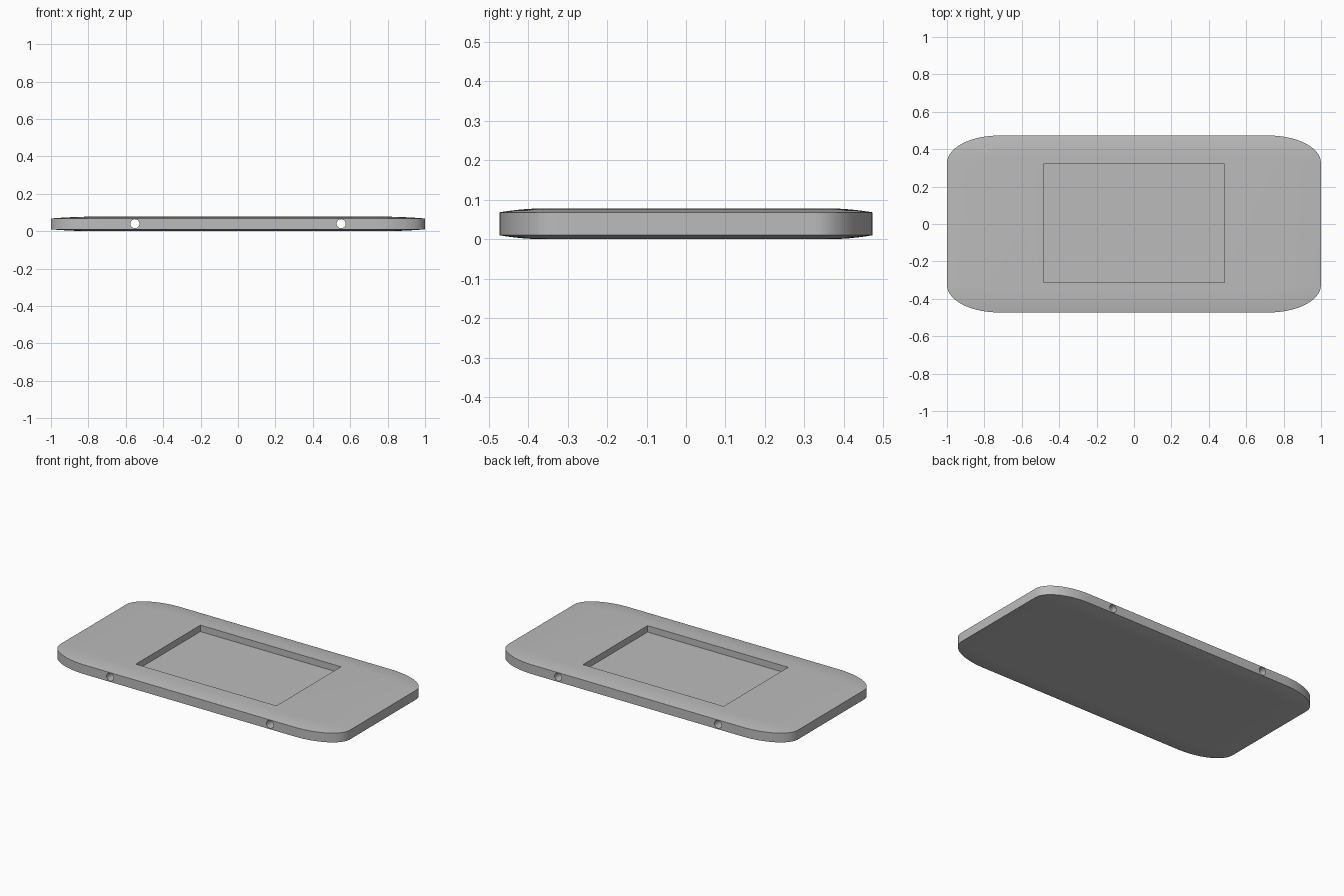
import bpy, bmesh, math
from mathutils import Matrix

cube = bpy.data.objects.get("Cube")
if cube:
    bpy.data.objects.remove(cube, do_unlink=True)

HALF_X, HALF_Y, HEIGHT = 1.0, 0.473, 0.078
CORNER_X, CORNER_Y = 0.28, 0.147      # elliptical plan corners
CROWN_X, CROWN_Y, CROWN_Z = 0.24, 0.115, 0.01
SEGMENTS, STEPS = 20, 8

grey = bpy.data.materials.new("plain grey")
colour = (0.5, 0.5, 0.5, 1)
grey.diffuse_color = colour
grey.use_nodes = True
grey.node_tree.nodes["Principled BSDF"].inputs["Base Color"].default_value = colour


def make_object(name, bm):
    bmesh.ops.recalc_face_normals(bm, faces=bm.faces[:])
    mesh = bpy.data.meshes.new(name)
    bm.to_mesh(mesh)
    bm.free()
    mesh.materials.append(grey)
    obj = bpy.data.objects.new(name, mesh)
    bpy.context.collection.objects.link(obj)
    return obj


def ring(bm, inset, z):
    """Rounded outline, drawn in by a fraction of the crown width."""
    rx, ry = CORNER_X - inset * CROWN_X, CORNER_Y - inset * CROWN_Y
    verts = []
    for quarter, (sx, sy) in enumerate([(1, 1), (-1, 1), (-1, -1), (1, -1)]):
        for i in range(SEGMENTS + 1):
            a = (quarter + i / SEGMENTS) * math.pi / 2
            verts.append(bm.verts.new((sx * (HALF_X - CORNER_X) + rx * math.cos(a),
                                       sy * (HALF_Y - CORNER_Y) + ry * math.sin(a), z)))
    return verts


# Slab: straight side wall with a shallow crown above and below
bm = bmesh.new()
crown = [(i / STEPS, CROWN_Z * (1 - i / STEPS) ** 2) for i in range(STEPS + 1)]
rings = [ring(bm, t, drop) for t, drop in reversed(crown)]
rings += [ring(bm, t, HEIGHT - drop) for t, drop in crown]
for low, high in zip(rings, rings[1:]):
    for i in range(len(low)):
        j = (i + 1) % len(low)
        bm.faces.new((low[i], low[j], high[j], high[i]))
bm.faces.new(rings[0])
bm.faces.new(rings[-1])
slab = make_object("slab_body", bm)

# Rectangular pocket cutter
bm = bmesh.new()
bmesh.ops.create_cube(bm, size=1, matrix=Matrix.Translation((0, 0.004, 0.088))
                      @ Matrix.Diagonal((0.97, 0.636, 0.1, 1)))
cutters = [make_object("pocket_cutter", bm)]

# Two cross holes running front to back
for side in (-1, 1):
    bm = bmesh.new()
    bmesh.ops.create_cone(bm, cap_ends=True, segments=32, radius1=0.024, radius2=0.024, depth=1.2,
                          matrix=Matrix.Translation((side * 0.551, 0, 0.04))
                          @ Matrix.Rotation(math.pi / 2, 4, "X"))
    cutters.append(make_object("hole_cutter", bm))

# Cut, then shade
bpy.ops.object.select_all(action="DESELECT")
bpy.context.view_layer.objects.active = slab
slab.select_set(True)
for cutter in cutters:
    cutter.hide_render = True
    mod = slab.modifiers.new("cut", "BOOLEAN")
    mod.operation = "DIFFERENCE"
    mod.solver = "EXACT"
    mod.object = cutter
    bpy.ops.object.modifier_apply(modifier=mod.name)
    bpy.data.objects.remove(cutter, do_unlink=True)
bpy.ops.object.shade_smooth_by_angle(angle=math.radians(30))
